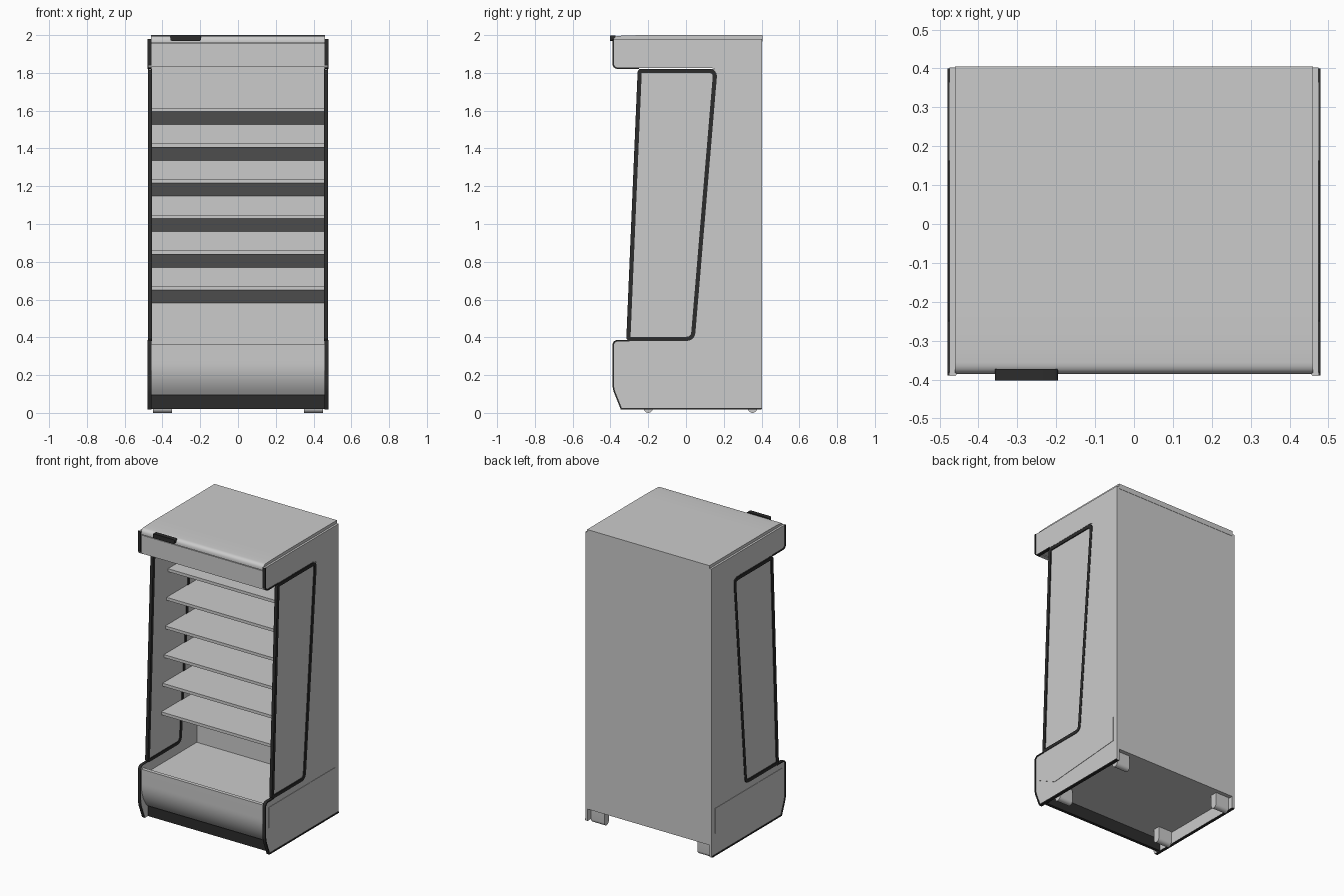
import bpy, bmesh, math
from mathutils import Vector

if "Cube" in bpy.data.objects:
    bpy.data.objects.remove(bpy.data.objects["Cube"])

dark = bpy.data.materials.new("dark_trim")
dark.diffuse_color = (0.025, 0.025, 0.025, 1)
dark.use_nodes = True
dark.node_tree.nodes["Principled BSDF"].inputs["Base Color"].default_value = dark.diffuse_color


def finish(name, bm, mat=None, smooth=True):
    bmesh.ops.recalc_face_normals(bm, faces=bm.faces[:])
    me = bpy.data.meshes.new(name)
    bm.to_mesh(me)
    bm.free()
    ob = bpy.data.objects.new(name, me)
    bpy.context.collection.objects.link(ob)
    if mat:
        me.materials.append(mat)
    if smooth:
        bpy.ops.object.select_all(action='DESELECT')
        ob.select_set(True)
        bpy.context.view_layer.objects.active = ob
        bpy.ops.object.shade_smooth_by_angle(angle=math.radians(35))
    return ob


def rounded(pts, radii, n=6):
    """Round polygon corners; radii maps corner index to radius."""
    out, pts = [], [Vector(p) for p in pts]
    for i, p in enumerate(pts):
        r = radii.get(i, 0)
        if not r:
            out.append(p)
            continue
        a = p + (pts[i - 1] - p).normalized() * r
        b = p + (pts[(i + 1) % len(pts)] - p).normalized() * r
        for k in range(n + 1):
            t = k / n
            out.append(a * (1 - t) ** 2 + p * 2 * t * (1 - t) + b * t * t)
    return out


def prism(name, pts, x0, x1, mat=None):
    """Extrude a (y, z) profile along x."""
    bm = bmesh.new()
    f = bm.faces.new([bm.verts.new((x0, p[0], p[1])) for p in pts])
    ext = bmesh.ops.extrude_face_region(bm, geom=[f])
    bmesh.ops.translate(bm, vec=(x1 - x0, 0, 0),
                        verts=[v for v in ext["geom"] if isinstance(v, bmesh.types.BMVert)])
    return finish(name, bm, mat)


def strip(name, pts, width, x0, x1, closed=False):
    """Flat trim band that follows a (y, z) path."""
    pts = [Vector(p) for p in pts]
    n = len(pts)
    bm = bmesh.new()
    rings = []
    for i, p in enumerate(pts):
        prev = pts[i - 1] if closed or i else None
        nxt = pts[(i + 1) % n] if closed or i < n - 1 else None
        d1 = (p - prev).normalized() if prev is not None else (nxt - p).normalized()
        d2 = (nxt - p).normalized() if nxt is not None else d1
        d = (d1 + d2).normalized()
        off = Vector((-d.y, d.x)) * (width / 2 / max(d.dot(d1), 0.5))
        a, b = p + off, p - off
        rings.append([bm.verts.new(c) for c in
                      ((x0, *a), (x1, *a), (x1, *b), (x0, *b))])
    for i in range(n if closed else n - 1):
        r, s = rings[i], rings[(i + 1) % n]
        for k in range(4):
            bm.faces.new((r[k], r[(k + 1) % 4], s[(k + 1) % 4], s[k]))
    if not closed:
        bm.faces.new(rings[0])
        bm.faces.new(rings[-1])
    return finish(name, bm, dark)


W = 0.46  # inner half width

# Insulated back, ceiling and deck
prism("cabinet_body", [(0.403, 0.10), (0.403, 1.97), (-0.36, 1.97), (-0.36, 1.835),
                       (0.21, 1.835), (0.21, 0.32), (-0.35, 0.32), (-0.35, 0.22),
                       (-0.30, 0.10)], -W, W)

# Roof with rounded nose
prism("roof", rounded([(0.405, 1.965), (0.405, 2.0), (-0.26, 2.0), (-0.386, 1.995),
                       (-0.386, 1.96)], {2: 0.06, 3: 0.03}), -W, W)
prism("header_front", [(-0.384, 1.955), (-0.384, 1.83), (-0.355, 1.83), (-0.355, 1.955)], -W, W)

# Curved lower front and recessed kick plate
prism("lower_front_panel", rounded([(-0.385, 0.365), (-0.385, 0.18), (-0.325, 0.095),
                                    (-0.30, 0.095), (-0.36, 0.20), (-0.36, 0.365)],
                                   {1: 0.085, 4: 0.06}, 10), -W, W)
prism("kick_plate", [(-0.315, 0.02), (-0.315, 0.10), (-0.295, 0.10), (-0.295, 0.02)], -W, W, dark)

# Shelves with tapered undersides, each a little shallower going up
for i in range(6):
    z = 0.67 + 0.189 * i
    y = -0.167 + 0.0145 * i
    prism(f"shelf_{i + 1}", [(y, z), (y, z - 0.02), (0.215, z - 0.09), (0.215, z)], -W, W)

# Side panels
panel = rounded([(0.403, 0.02), (0.403, 1.98), (-0.388, 1.98), (-0.388, 1.825), (0.165, 1.825),
                 (0.045, 0.385), (-0.388, 0.385), (-0.388, 0.13), (-0.345, 0.02)],
                {3: 0.02, 4: 0.03, 5: 0.03, 6: 0.03, 7: 0.03})
window = [(-0.31, 0.385), (0.045, 0.385), (0.165, 1.82), (-0.25, 1.82)]
gasket = rounded([(-0.305, 0.392), (0.036, 0.392), (0.155, 1.81), (-0.245, 1.81)],
                 {0: 0.01, 1: 0.035, 2: 0.035, 3: 0.01})
header_edge = rounded([(-0.386, 1.98), (-0.386, 1.824), (-0.25, 1.824)], {1: 0.03})
base_edge = rounded([(-0.30, 0.383), (-0.386, 0.383), (-0.386, 0.13), (-0.343, 0.023),
                     (0.40, 0.023)], {1: 0.03, 2: 0.03})
inset = [(-0.35, 0.34), (0.365, 0.34), (0.365, 0.17), (-0.20, 0.125), (-0.35, 0.20)]
for s, side in ((1, "right"), (-1, "left")):
    prism(f"{side}_side_panel", panel, s * 0.457, s * 0.474)
    prism(f"{side}_side_window", window, s * 0.460, s * 0.470)
    strip(f"{side}_window_gasket", gasket, 0.022, s * 0.456, s * 0.477, True)
    strip(f"{side}_header_trim", header_edge, 0.008, s * 0.458, s * 0.479)
    strip(f"{side}_base_trim", base_edge, 0.008, s * 0.458, s * 0.479)
    prism(f"{side}_base_inset", inset, s * 0.47, s * 0.4765)
    # Feet with rounded bottoms
    for y, end in ((-0.20, "front"), (0.352, "rear")):
        arc = [(y + 0.024 * math.cos(a), 0.024 + 0.024 * math.sin(a))
               for a in (math.pi * (1 + k / 10) for k in range(11))]
        prism(f"{end}_{side}_foot", arc + [(y + 0.024, 0.105), (y - 0.024, 0.105)],
              s * 0.35, s * 0.45)

# Small blank plate on the roof nose
cx, cz, hx, hz = -0.277, 1.984, 0.081, 0.015
outline = rounded([(cx - hx, cz - hz), (cx + hx, cz - hz), (cx + hx, cz + hz), (cx - hx, cz + hz)],
                  {k: 0.01 for k in range(4)}, 4)
bm = bmesh.new()
face = bm.faces.new([bm.verts.new((p.x, -0.403, p.y)) for p in outline])
ext = bmesh.ops.extrude_face_region(bm, geom=[face])
bmesh.ops.translate(bm, vec=(0, 0.03, 0),
                    verts=[v for v in ext["geom"] if isinstance(v, bmesh.types.BMVert)])
finish("front_plate", bm, dark)
